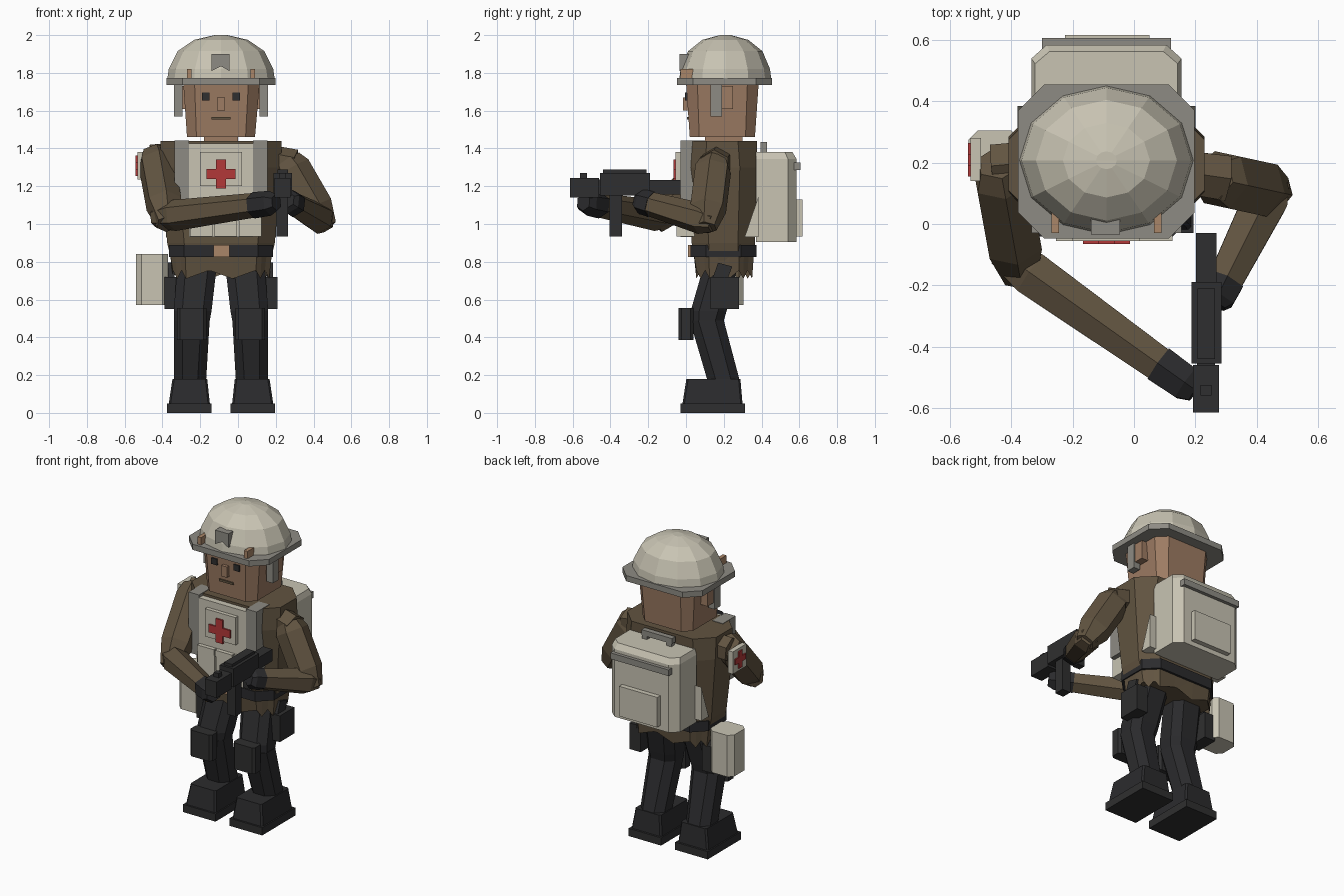
import bpy, bmesh, math
from mathutils import Vector

if "Cube" in bpy.data.objects:
    bpy.data.objects.remove(bpy.data.objects["Cube"])

CX, CY = -0.09, 0.2      # body axis


def material(name, rgb):
    m = bpy.data.materials.new(name)
    m.use_nodes = True
    m.diffuse_color = (*rgb, 1)
    m.node_tree.nodes["Principled BSDF"].inputs["Base Color"].default_value = (*rgb, 1)
    return m


CREAM = material("cream canvas", (0.58, 0.55, 0.45))
GREY = material("grey webbing", (0.27, 0.26, 0.23))
BROWN = material("brown cloth", (0.12, 0.088, 0.052))
BLACK = material("black cloth", (0.024, 0.024, 0.026))
GUNMETAL = material("dark metal", (0.028, 0.028, 0.029))
SKIN = material("skin", (0.34, 0.2, 0.125))
TAN = material("tan leather", (0.4, 0.24, 0.14))
RED = material("red", (0.45, 0.04, 0.04))


def add(name, verts, faces, mat):
    me = bpy.data.meshes.new(name)
    bm = bmesh.new()
    vs = [bm.verts.new(v) for v in verts]
    for f in faces:
        bm.faces.new([vs[i] for i in f])
    bmesh.ops.recalc_face_normals(bm, faces=bm.faces[:])
    bm.to_mesh(me)
    bm.free()
    me.materials.append(mat)
    ob = bpy.data.objects.new(name, me)
    bpy.context.collection.objects.link(ob)
    return ob


def loft(name, rings, mat, caps=True):
    n = len(rings[0])
    verts = [p for r in rings for p in r]
    faces = [(k * n + i, k * n + (i + 1) % n, (k + 1) * n + (i + 1) % n, (k + 1) * n + i)
             for k in range(len(rings) - 1) for i in range(n)]
    if caps:
        faces += [tuple(range(n)), tuple(range(len(verts) - n, len(verts)))]
    return add(name, verts, faces, mat)


def octagon(z, x0, x1, y0, y1, c):
    """Rectangle with chamfered corners at height z."""
    return [(x0 + c, y0, z), (x1 - c, y0, z), (x1, y0 + c, z), (x1, y1 - c, z),
            (x1 - c, y1, z), (x0 + c, y1, z), (x0, y1 - c, z), (x0, y0 + c, z)]


def box(name, x0, x1, y0, y1, z0, z1, mat):
    ring = [(x0, y0), (x1, y0), (x1, y1), (x0, y1)]
    return loft(name, [[(x, y, z) for x, y in ring] for z in (z0, z1)], mat)


def side_prism(name, profile, x0, x1, mat):
    return loft(name, [[(x, y, z) for y, z in profile] for x in (x0, x1)], mat)


def limb(name, a, b, sections, mat, sides=6):
    """Faceted tube from a to b; sections are (fraction, radius)."""
    a, b = Vector(a), Vector(b)
    q = (b - a).to_track_quat("Z", "Y")
    rings = [[a.lerp(b, t) + q @ Vector((r * math.cos(w), r * math.sin(w), 0))
              for w in [math.tau * (i + 0.5) / sides for i in range(sides)]]
             for t, r in sections]
    return loft(name, rings, mat)


def both(x):
    """Mirror an x range across the body axis."""
    x0, x1 = x
    return (("left", x0, x1), ("right", 2 * CX - x1, 2 * CX - x0))


# Torso, ragged hem and belt
loft("torso", [octagon(0.75, -0.34, 0.16, 0.06, 0.35, 0.07),
               octagon(0.9, -0.375, 0.195, 0.03, 0.365, 0.09),
               octagon(1.3, -0.41, 0.23, 0.01, 0.375, 0.09),
               octagon(1.44, -0.41, 0.23, 0.01, 0.375, 0.1)], BROWN)


def hem(z, corners):
    pts = []
    for i in range(8):
        a, b = Vector(corners[i]), Vector(corners[(i + 1) % 8])
        pts += [a.lerp(b, t / 3) for t in range(3)]
    return [(p.x, p.y, z + (0.045 if i % 2 and z < 0.75 else 0)) for i, p in enumerate(pts)]


loft("ragged_hem", [hem(0.71, octagon(0, -0.345, 0.165, 0.055, 0.35, 0.07)),
                    hem(0.85, octagon(0, -0.36, 0.18, 0.04, 0.36, 0.08))], BROWN, False)
loft("belt", [octagon(z, -0.365, 0.185, 0.025, 0.372, 0.08) for z in (0.825, 0.89)], BLACK)
box("belt_buckle", -0.13, -0.045, 0.01, 0.04, 0.825, 0.89, TAN)

# Neck, head and face
box("neck", -0.18, 0.0, 0.1, 0.3, 1.42, 1.49, SKIN)
loft("head", [octagon(1.46, -0.27, 0.09, 0.02, 0.365, 0.05),
              octagon(1.75, -0.29, 0.115, 0.0, 0.385, 0.06)], SKIN)
for side, x0, x1 in both((-0.03, 0.01)):
    box(side + "_eye", x0, x1, -0.004, 0.02, 1.655, 1.695, GUNMETAL)
box("nose", -0.11, -0.07, -0.015, 0.03, 1.6, 1.67, SKIN)
box("mouth", -0.14, -0.04, 0.004, 0.03, 1.553, 1.567, BROWN)
for side, x0, x1 in both((0.09, 0.15)):
    box(side + "_ear", x0, x1, 0.14, 0.25, 1.61, 1.73, SKIN)
for side, x0, x1 in both((0.115, 0.16)):
    box(side + "_chin_strap", x0, x1, 0.13, 0.19, 1.57, 1.74, GREY)

# Helmet
loft("helmet_brim", [octagon(1.735, -0.378, 0.198, -0.048, 0.455, 0.085),
                     octagon(1.772, -0.378, 0.198, -0.048, 0.455, 0.085)], GREY)
dome = []
for z, r in ((1.77, 1), (1.82, 0.975), (1.915, 0.81), (1.975, 0.5), (2.0, 0.12)):
    dome.append([(CX + 0.284 * r * math.cos(i * math.tau / 12),
                  0.208 + 0.243 * r * math.sin(i * math.tau / 12), z) for i in range(12)])
loft("helmet_dome", dome, CREAM)
badge = [(-0.14, 1.9), (-0.14, 1.81), (CX, 1.835), (-0.045, 1.81), (-0.045, 1.9)]
loft("helmet_badge", [[(x, y, z) for x, z in badge] for y in (-0.035, 0.05)], GREY)
for side, x0, x1 in both((0.065, 0.09)):
    box(side + "_helmet_clip", x0, x1, -0.03, 0.04, 1.77, 1.82, TAN)


# Vest with pouches, straps and cross
def cross(name, place, size, mat):
    """Flat plus sign; place maps (u, v, depth) to a point."""
    a, b = size, size / 3
    outline = [(-b, -a), (b, -a), (b, -b), (a, -b), (a, b), (b, b),
               (b, a), (-b, a), (-b, b), (-a, b), (-a, -b), (-b, -b)]
    return loft(name, [[place(u, v, d) for u, v in outline] for d in (0, 1)], mat)


box("vest_panel", -0.26, 0.08, -0.03, 0.06, 0.93, 1.425, CREAM)
box("vest_chest_plate", -0.2, 0.02, -0.055, -0.02, 1.2, 1.38, CREAM)
cross("chest_cross", lambda u, v, d: (CX + u, -0.05 - 0.015 * d, 1.265 + v), 0.077, RED)
for i, x in enumerate((-0.255, -0.125, 0.005)):
    box(f"vest_pouch_{i + 1}", x, x + 0.12, -0.05, 0.06, 0.935, 1.1, CREAM)
    box(f"vest_pouch_flap_{i + 1}", x, x + 0.12, -0.056, 0.0, 1.09, 1.13, CREAM)
for side, x0, x1 in both((0.08, 0.155)):
    box(side + "_shoulder_strap", x0, x1, -0.03, 0.1, 1.05, 1.443, GREY)
wedge = [(0.385, 1.15), (0.385, 0.93), (0.31, 0.93)]
for side, x0, x1 in both((0.1, 0.2)):
    side_prism(side + "_pack_strap", wedge, x0, x1, CREAM)

# Backpack
pack = [(-0.335, 0.37), (0.155, 0.37), (0.155, 0.54), (0.105, 0.585), (-0.285, 0.585), (-0.335, 0.54)]
pack_ob = loft("backpack", [[(x, y, z) for x, y in pack] for z in (0.905, 1.345)]
               + [[(CX + (x - CX) * 0.95, 0.37 + (y - 0.37) * 0.9, 1.38) for x, y in pack]], CREAM)
box("backpack_flap_strap", -0.3, 0.12, 0.57, 0.607, 1.285, 1.325, GREY)
box("backpack_pocket", -0.225, 0.05, 0.57, 0.617, 0.935, 1.13, CREAM)
box("backpack_handle", -0.2, 0.02, 0.395, 0.43, 1.4, 1.435, GREY)
for side, x0, x1 in both((-0.02, 0.015)):
    box(side + "_handle_foot", x0, x1, 0.395, 0.43, 1.37, 1.41, GREY)

# Arms: shoulder, elbow, hand
UPPER = ((0, 0.075), (0.15, 0.1), (0.8, 0.1), (1.12, 0.06))
FORE = ((-0.1, 0.055), (0.08, 0.083), (0.9, 0.064))
GLOVE = ((0.84, 0.07), (1.0, 0.066), (1.06, 0.045))
arms = {"left": ((0.26, 0.15, 1.34), (0.445, 0.11, 1.02), (0.27, -0.24, 1.12)),
        "right": ((-0.44, 0.2, 1.37), (-0.38, -0.13, 1.04), (0.17, -0.52, 1.11))}
for side, (shoulder, elbow, hand) in arms.items():
    limb(side + "_upper_arm", shoulder, elbow, UPPER, BROWN)
    limb(side + "_forearm", elbow, hand, FORE, BROWN)
    limb(side + "_glove", elbow, hand, GLOVE, BLACK)
limb("left_shoulder", (0.16, 0.17, 1.34), (0.3, 0.15, 1.31), ((0, 0.08), (1, 0.085)), BROWN)
limb("right_shoulder", (-0.35, 0.2, 1.35), (-0.46, 0.19, 1.34), ((0, 0.08), (1, 0.08)), BROWN)
box("arm_patch", -0.533, -0.5, 0.14, 0.28, 1.235, 1.38, CREAM)
cross("arm_cross", lambda u, v, d: (-0.53 - 0.012 * d, 0.21 + u, 1.308 + v), 0.055, RED)

# Legs, knee pads and boots
for side, s in (("left", 1), ("right", -1)):
    def at(x):
        return CX + s * x

    def leg_ring(x, y, z, hx, hy, c=0.045):
        return octagon(z, at(x) - hx, at(x) + hx, y - hy, y + hy, c)

    loft(side + "_thigh", [leg_ring(0.155, 0.11, 0.47, 0.092, 0.085),
                           leg_ring(0.15, 0.12, 0.54, 0.1, 0.095),
                           leg_ring(0.125, 0.19, 0.8, 0.105, 0.09)], BLACK)
    loft(side + "_shin", [leg_ring(0.165, 0.205, 0.15, 0.085, 0.085),
                          leg_ring(0.155, 0.11, 0.49, 0.095, 0.09)], BLACK)
    loft(side + "_knee_pad", [leg_ring(0.155, 0.0, 0.385, 0.078, 0.04, 0.015),
                              leg_ring(0.155, 0.0, 0.555, 0.078, 0.04, 0.015)], GUNMETAL)
    loft(side + "_boot", [leg_ring(0.168, 0.14, 0.04, 0.11, 0.16, 0.01),
                          leg_ring(0.165, 0.145, 0.18, 0.092, 0.143, 0.01)], BLACK)
    x = at(0.168)
    box(side + "_sole", x - 0.117, x + 0.117, -0.03, 0.312, 0, 0.05, GUNMETAL)

# Hip gear
for side, x0, x1 in both((0.13, 0.21)):
    box(side + "_holster", x0, x1, 0.13, 0.28, 0.55, 0.72, GUNMETAL)
    side_prism(side + "_holster_grip", [(0.14, 0.71), (0.22, 0.71), (0.245, 0.775), (0.17, 0.795)],
               x0 + 0.02, x1 - 0.025, GUNMETAL)
loft("hip_bag", [octagon(z, -0.54, -0.37, 0.14, 0.305, 0.03) for z in (0.57, 0.84)], CREAM)

# Gun
box("gun_receiver", 0.187, 0.285, -0.455, -0.19, 1.15, 1.27, GUNMETAL)
box("gun_top_rail", 0.208, 0.265, -0.44, -0.21, 1.26, 1.288, GUNMETAL)
box("gun_barrel", 0.193, 0.277, -0.615, -0.46, 1.14, 1.243, GUNMETAL)
box("gun_barrel_core", 0.205, 0.265, -0.48, -0.44, 1.155, 1.235, GUNMETAL)
box("gun_front_sight", 0.217, 0.253, -0.56, -0.525, 1.23, 1.27, GUNMETAL)
box("gun_magazine", 0.205, 0.265, -0.405, -0.34, 0.935, 1.16, GUNMETAL)
box("gun_stock", 0.202, 0.27, -0.2, -0.03, 1.155, 1.232, GUNMETAL)
box("gun_grip", 0.21, 0.26, -0.25, -0.205, 1.05, 1.16, GUNMETAL)
